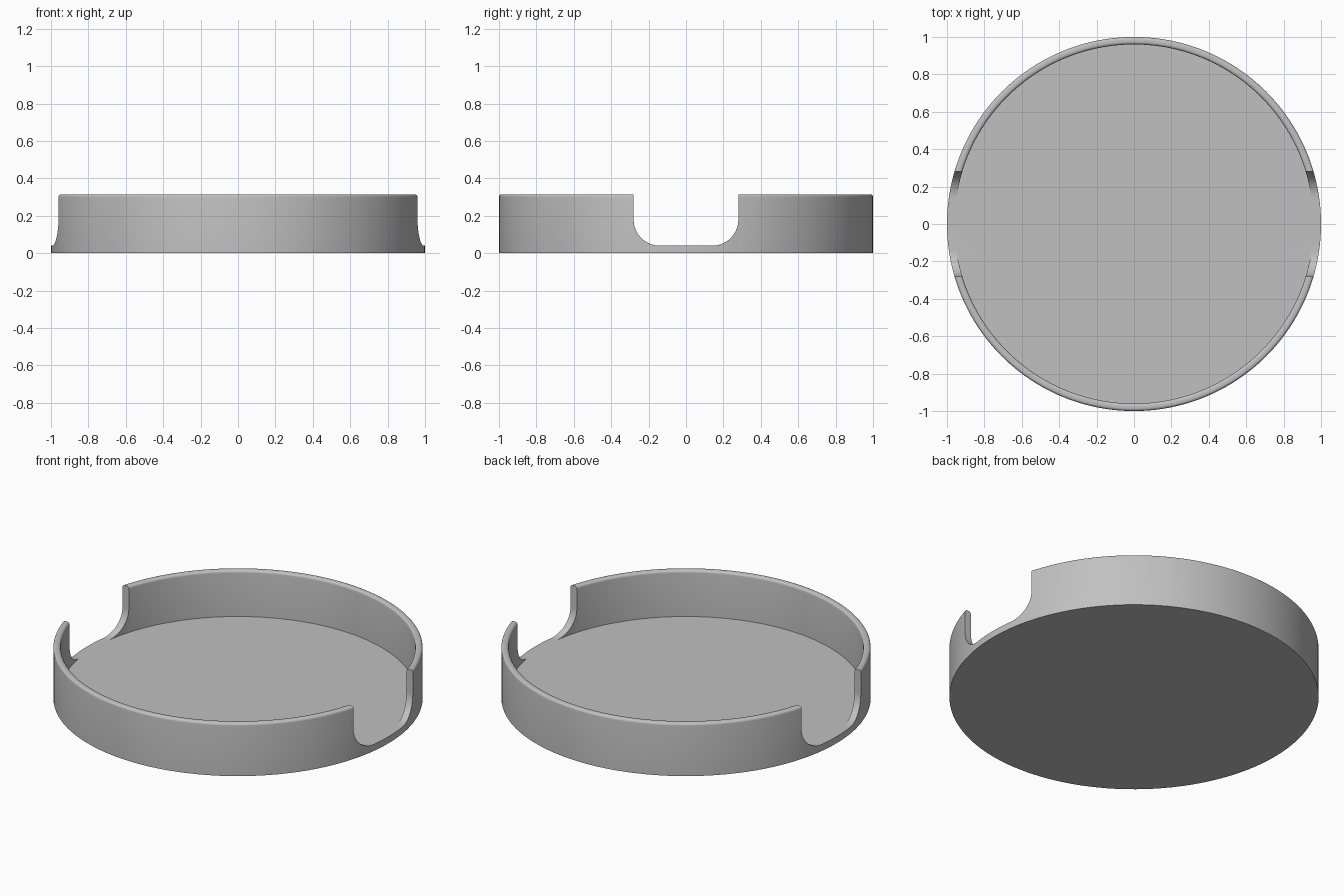
import bpy, bmesh
from math import sin, cos, pi, radians
from mathutils import Vector

cube = bpy.data.objects.get("Cube")
if cube:
    bpy.data.objects.remove(cube, do_unlink=True)

RADIUS, INNER, HEIGHT, FLOOR = 1.0, 0.96, 0.315, 0.04
FILLET = 0.015
SLOT_HALF, SLOT_ROUND = 0.28, 0.14


def arc(cx, cz, r, start, end, steps):
    """Points on an arc, angles in degrees."""
    angles = [radians(start + (end - start) * i / steps) for i in range(steps + 1)]
    return [(cx + r * cos(a), cz + r * sin(a)) for a in angles]


def new_object(name, bm):
    bmesh.ops.recalc_face_normals(bm, faces=bm.faces)
    mesh = bpy.data.meshes.new(name)
    bm.to_mesh(mesh)
    bm.free()
    obj = bpy.data.objects.new(name, mesh)
    bpy.context.collection.objects.link(obj)
    return obj


def lathe(name, profile, segments):
    """Revolve an open profile and cap both ends with a flat disc."""
    bm = bmesh.new()
    rings = [[bm.verts.new((r * cos(2 * pi * i / segments), r * sin(2 * pi * i / segments), z))
              for i in range(segments)] for r, z in profile]
    for low, high in zip(rings, rings[1:]):
        for i in range(segments):
            j = (i + 1) % segments
            bm.faces.new((low[i], low[j], high[j], high[i]))
    bm.faces.new(rings[0])
    bm.faces.new(rings[-1])
    return new_object(name, bm)


# Grey plastic
grey = bpy.data.materials.new("grey")
grey.use_nodes = True
colour = (0.53, 0.53, 0.53, 1)
grey.diffuse_color = colour
grey.node_tree.nodes["Principled BSDF"].inputs["Base Color"].default_value = colour

# Round tray: outer wall, rounded rim, inner wall, floor
top = HEIGHT - FILLET
profile = [(RADIUS, 0)]
profile += arc(RADIUS - FILLET, top, FILLET, 0, 90, 5)
profile += arc(INNER + FILLET, top, FILLET, 90, 180, 5)
profile += [(INNER, FLOOR)]
tray = lathe("tray", profile, 160)
tray.data.materials.append(grey)

# Finger slot cutters: U shape with rounded lower corners, one on each side
centre = SLOT_HALF - SLOT_ROUND
half = arc(centre, FLOOR + SLOT_ROUND, SLOT_ROUND, -90, 0, 14) + [(SLOT_HALF, HEIGHT + 0.2)]
half[0] = (centre, FLOOR)
outline = half + [(-y, z) for y, z in reversed(half)]
for side, x in (("left", 0.8), ("right", -1.2)):
    bm = bmesh.new()
    face = bm.faces.new([bm.verts.new((x, y, z)) for y, z in outline])
    extruded = bmesh.ops.extrude_face_region(bm, geom=[face])["geom"]
    bmesh.ops.translate(bm, vec=Vector((0.4, 0, 0)),
                        verts=[v for v in extruded if isinstance(v, bmesh.types.BMVert)])
    cutter = new_object(side + "_slot_cutter", bm)
    cutter.data.materials.append(grey)
    cutter.hide_render = True
    cutter.hide_set(True)
    cut = tray.modifiers.new(side + "_slot", 'BOOLEAN')
    cut.operation = 'DIFFERENCE'
    cut.solver = 'EXACT'
    cut.object = cutter

# Apply the cuts, then smooth the round surfaces
bpy.ops.object.select_all(action='DESELECT')
tray.select_set(True)
bpy.context.view_layer.objects.active = tray
for modifier in list(tray.modifiers):
    bpy.ops.object.modifier_apply(modifier=modifier.name)
for name in ("left_slot_cutter", "right_slot_cutter"):
    bpy.data.objects.remove(bpy.data.objects[name], do_unlink=True)
bpy.ops.object.shade_smooth_by_angle(angle=radians(30))
